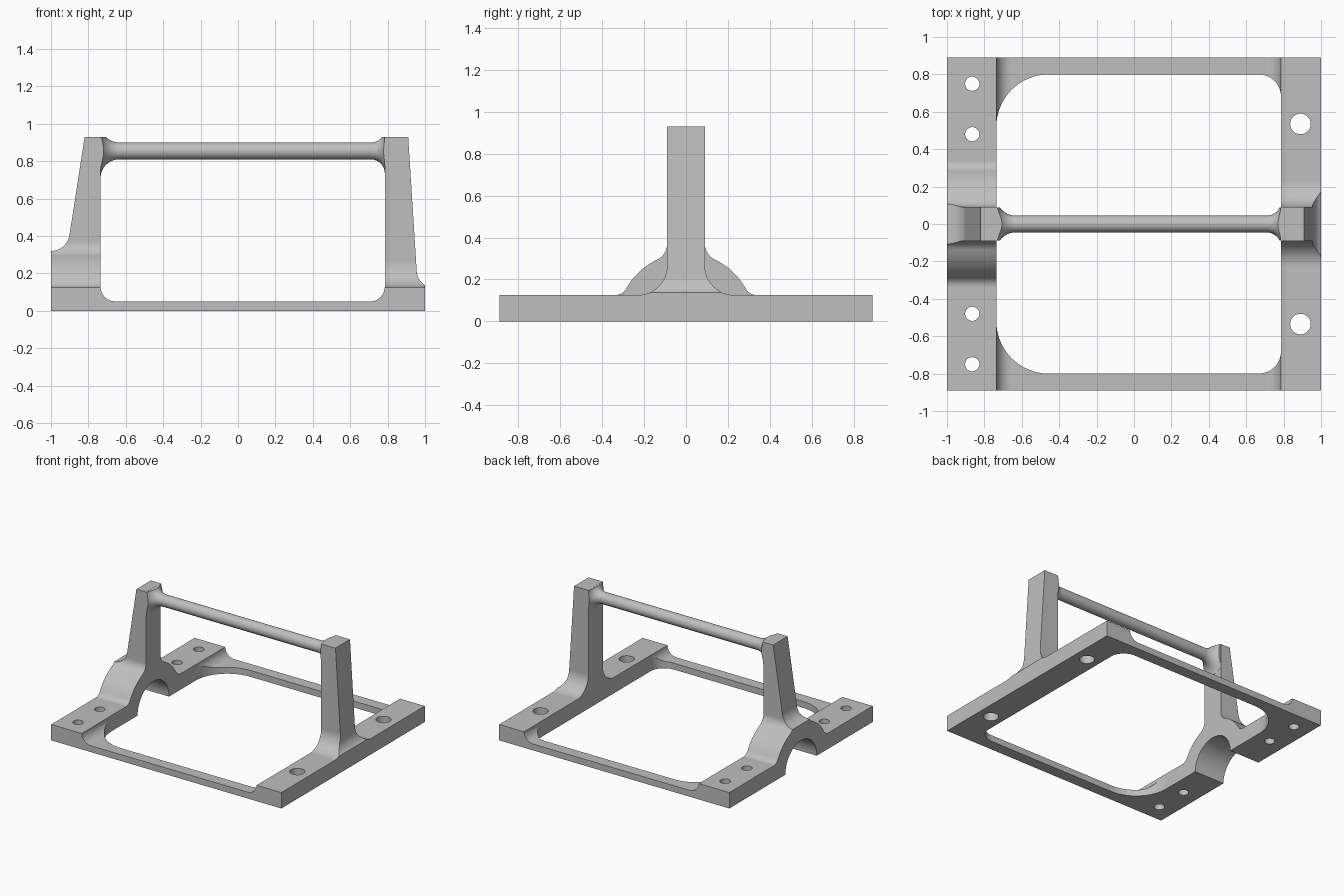
import bpy, bmesh
from math import sin, cos, radians, pi
from mathutils import Vector

cube = bpy.data.objects.get("Cube")
if cube:
    bpy.data.objects.remove(cube, do_unlink=True)

grey = bpy.data.materials.new("plain_grey")
grey.use_nodes = True
grey.diffuse_color = (0.52, 0.52, 0.52, 1)
grey.node_tree.nodes["Principled BSDF"].inputs["Base Color"].default_value = (0.52, 0.52, 0.52, 1)


def arc(cx, cy, r, a0, a1, n=10):
    """Points on an arc, angles in degrees."""
    angles = [radians(a0 + (a1 - a0) * i / n) for i in range(n + 1)]
    return [(cx + r * cos(a), cy + r * sin(a)) for a in angles]


def finish(name, bm):
    bmesh.ops.recalc_face_normals(bm, faces=bm.faces[:])
    mesh = bpy.data.meshes.new(name)
    bm.to_mesh(mesh)
    bm.free()
    mesh.materials.append(grey)
    ob = bpy.data.objects.new(name, mesh)
    bpy.context.collection.objects.link(ob)
    return ob


def prism(name, outline, axis, lo, hi):
    """Extrude a 2D outline along the x, y or z axis."""
    place = {"x": lambda u, v: (lo, u, v),
             "y": lambda u, v: (u, lo, v),
             "z": lambda u, v: (u, v, lo)}[axis]
    bm = bmesh.new()
    face = bm.faces.new([bm.verts.new(place(u, v)) for u, v in outline])
    side = bmesh.ops.extrude_face_region(bm, geom=[face])["geom"]
    step = Vector([hi - lo if a == axis else 0 for a in "xyz"])
    bmesh.ops.translate(bm, verts=[g for g in side if isinstance(g, bmesh.types.BMVert)], vec=step)
    return finish(name, bm)


def lathe(name, profile, z, steps=48):
    """Revolve (x, radius) points around a line along x at height z."""
    bm = bmesh.new()
    rings = [[bm.verts.new((x, r * cos(2 * pi * k / steps), z + r * sin(2 * pi * k / steps)))
              for k in range(steps)] for x, r in profile]
    for a, b in zip(rings, rings[1:]):
        for k in range(steps):
            j = (k + 1) % steps
            bm.faces.new((a[k], a[j], b[j], b[k]))
    bm.faces.new(rings[0])
    bm.faces.new(rings[-1])
    return finish(name, bm)


def combine(ob, other, operation):
    """Apply a boolean and remove the helper."""
    mod = ob.modifiers.new("combine", "BOOLEAN")
    mod.operation = operation
    mod.solver = "EXACT"
    mod.object = other
    bpy.context.view_layer.objects.active = ob
    bpy.ops.object.modifier_apply(modifier=mod.name)
    bpy.data.objects.remove(other, do_unlink=True)


# Front profile: thin base, two tapered posts, filleted feet
front = [(-1, 0), (1, 0)]
front += arc(1.055, 0.22, 0.1, 236.6, 180)
front += [(0.91, 0.93), (0.785, 0.93)]
front += arc(0.705, 0.13, 0.08, 0, -90)
front += arc(-0.655, 0.13, 0.08, 270, 180)
front += [(-0.735, 0.93), (-0.82, 0.93)]
front += arc(-1, 0.42, 0.1, 352, 270)
frame = prism("bracket_frame", front, "y", -0.89, 0.89)

# Side profiles: saddle under one post, plain fillet under the other
saddle = arc(0.338, 0.185, 0.06, 270, 208.7)
saddle += arc(0, 0, 0.325, 28.7, 64.8)[1:]
saddle += arc(0.174, 0.37, 0.084, 244.8, 180)[1:]
foot = arc(0.23, 0.265, 0.14, 270, 180, 16)
for curve, lo, hi in ((saddle, -1.2, -0.3), (foot, 0.3, 1.2)):
    outline = [(1.2, 0.125)] + curve + [(0.09, 1.2), (1.2, 1.2)]
    for s in (1, -1):
        cutter = prism("side_cutter", [(s * y, z) for y, z in outline], "x", lo, hi)
        combine(frame, cutter, "DIFFERENCE")

# Central window with large and small rounded corners
window = arc(0.666, 0.68, 0.12, 0, 90, 12) + arc(-0.456, 0.52, 0.28, 90, 180, 16)
window += [(x, -y) for x, y in reversed(window)]
combine(frame, prism("window_cutter", window, "z", -0.2, 1.2), "DIFFERENCE")

# Half-round tunnel through the saddle
combine(frame, lathe("tunnel_cutter", [(-1.2, 0.195), (-0.6, 0.195)], 0, 64), "DIFFERENCE")

# Mounting holes
for x, y, r in ((-0.865, 0.48, 0.038), (-0.865, 0.75, 0.038), (0.89, 0.535, 0.055)):
    for s in (1, -1):
        hole = prism("hole_cutter", arc(x, s * y, r, 0, 348.75, 31), "z", -0.2, 0.3)
        combine(frame, hole, "DIFFERENCE")

# Cross bar with flared ends trimmed to the post width
bar = [(-0.77, 0.145)] + arc(-0.635, 0.145, 0.1, 180, 270)
bar += arc(0.71, 0.12, 0.075, 270, 360) + [(0.82, 0.12)]
rod = lathe("cross_bar", bar, 0.855)
trim = prism("bar_trim", [(-0.0895, 0.6), (0.0895, 0.6), (0.0895, 0.9295), (-0.0895, 0.9295)],
             "x", -0.9, 0.9)
combine(rod, trim, "INTERSECT")
combine(frame, rod, "UNION")

# Smooth curves, crisp edges
bpy.ops.object.select_all(action="DESELECT")
frame.select_set(True)
bpy.context.view_layer.objects.active = frame
bpy.ops.object.shade_smooth_by_angle(angle=radians(25))
weighted = frame.modifiers.new("even_shading", "WEIGHTED_NORMAL")
weighted.keep_sharp = True
